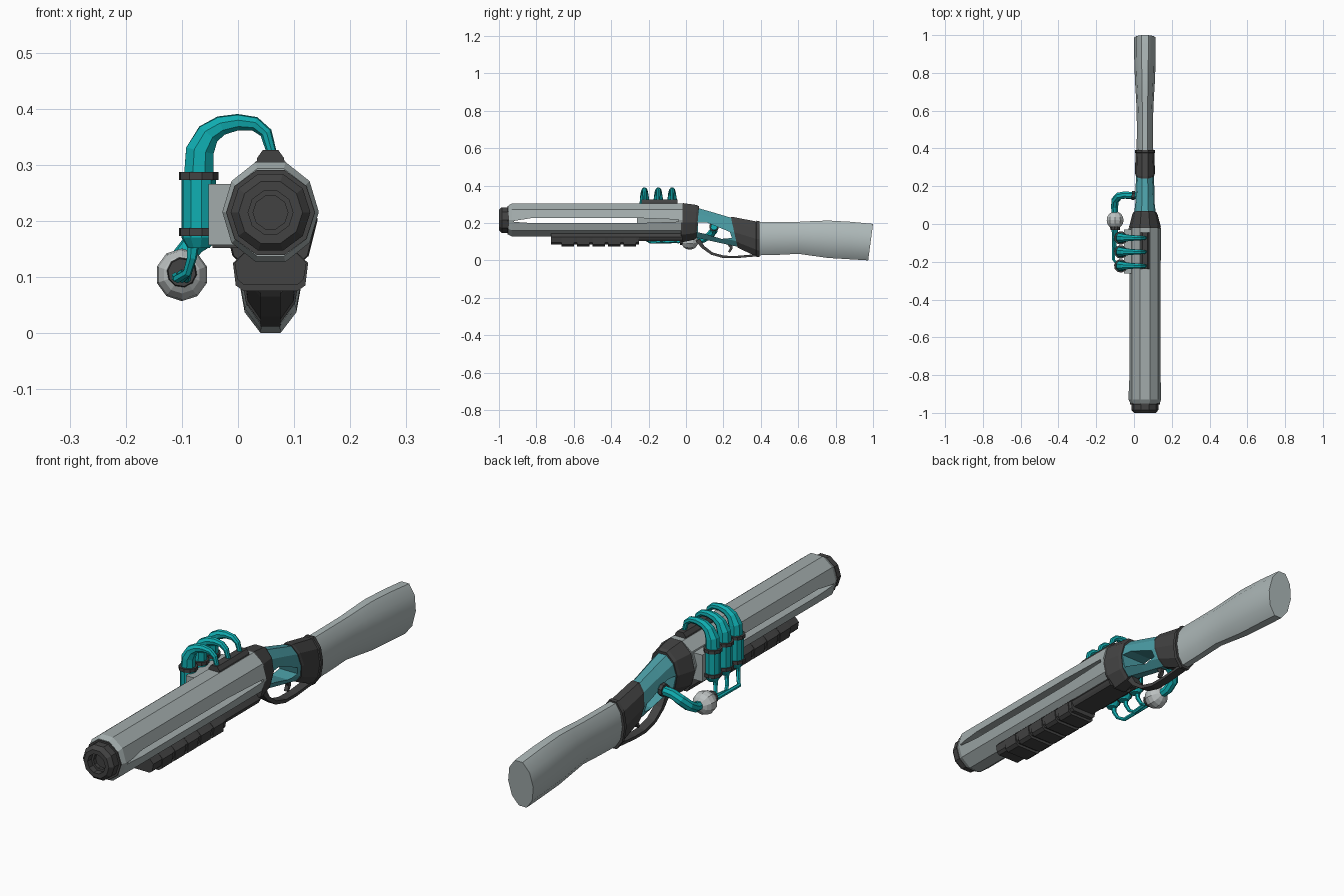
import bpy, bmesh, math
from mathutils import Vector, Matrix


def material(name, rgb):
    m = bpy.data.materials.new(name)
    m.diffuse_color = (*rgb, 1)
    return m


GREY = material("barrel grey", (0.36, 0.41, 0.41))
PALE = material("stock grey", (0.42, 0.48, 0.48))
LIGHT = material("light grey", (0.50, 0.53, 0.53))
BLACK = material("charcoal", (0.055, 0.055, 0.055))
TEAL = material("bright teal", (0.005, 0.42, 0.44))
FRAME = material("muted teal", (0.07, 0.34, 0.38))
CX = 0.058  # centre line of the barrel and stock


def finish(name, bm, mat):
    bmesh.ops.recalc_face_normals(bm, faces=bm.faces)
    me = bpy.data.meshes.new(name)
    bm.to_mesh(me)
    bm.free()
    me.materials.append(mat)
    ob = bpy.data.objects.new(name, me)
    bpy.context.collection.objects.link(ob)
    return ob


def skin(name, mat, rings):
    """Join rings of points into a closed skin."""
    bm = bmesh.new()
    vs = [[bm.verts.new(p) for p in r] for r in rings]
    n = len(vs[0])
    for a, b in zip(vs, vs[1:]):
        for i in range(n):
            j = (i + 1) % n
            bm.faces.new((a[i], a[j], b[j], b[i]))
    bm.faces.new(vs[0])
    bm.faces.new(vs[-1])
    return finish(name, bm, mat)


def loft(name, mat, stations, n=10):
    """Stations along y: (y, low z, high z, half width, lean)."""
    rings = []
    for y, lo, hi, rx, lean in stations:
        ring = []
        for i in range(n):
            a = 2 * math.pi * i / n
            s = math.sin(a) / math.sin(math.radians(72))
            ring.append((CX + rx * math.cos(a), y + lean * s, (lo + hi) / 2 + (hi - lo) / 2 * s))
        rings.append(ring)
    return skin(name, mat, rings)


def prism(name, mat, pts, a, b, axis="X"):
    """Extrude a (y, z) outline along x, or an (x, z) outline along y."""
    put = (lambda p, t: (t, p[0], p[1])) if axis == "X" else (lambda p, t: (p[0], t, p[1]))
    return skin(name, mat, [[put(p, t) for p in pts] for t in (a, b)])


def tube(name, mat, pts, radii, n=8):
    """Sweep a polygon of changing radius along a path."""
    pts = [Vector(p) for p in pts]
    rings, normal = [], None
    for i, p in enumerate(pts):
        t = (pts[min(i + 1, len(pts) - 1)] - pts[max(i - 1, 0)]).normalized()
        if normal is None:
            normal = t.orthogonal()
        normal = (normal - t * normal.dot(t)).normalized()
        side = t.cross(normal)
        rings.append([p + radii[i] * (math.cos(2 * math.pi * (k + 0.5) / n) * normal
                                      + math.sin(2 * math.pi * (k + 0.5) / n) * side) for k in range(n)])
    return skin(name, mat, rings)


def box(name, mat, x, y, z):
    return prism(name, mat, [(y[0], z[0]), (y[1], z[0]), (y[1], z[1]), (y[0], z[1])], *x)


def cut(ob, outline):
    """Cut an opening straight through from side to side."""
    cutter = prism("cutter", BLACK, outline, -0.3, 0.4)
    cutter.data.materials.clear()
    cutter.data.materials.append(ob.data.materials[0])
    mod = ob.modifiers.new("opening", "BOOLEAN")
    mod.operation, mod.solver, mod.object = "DIFFERENCE", "EXACT", cutter
    bpy.context.view_layer.objects.active = ob
    bpy.ops.object.modifier_apply(modifier=mod.name)
    bpy.data.objects.remove(cutter)


# Barrel shroud with a long tapered slot
barrel = loft("barrel", GREY, [(-0.95, 0.137, 0.293, 0.077, 0), (-0.93, 0.127, 0.305, 0.086, 0),
                               (-0.02, 0.127, 0.305, 0.086, 0)])
cut(barrel, [(-0.92, 0.211), (-0.82, 0.227), (-0.27, 0.227), (-0.04, 0.218),
             (-0.04, 0.207), (-0.27, 0.199), (-0.82, 0.199), (-0.92, 0.206)])

# Muzzle cap with stepped recess
loft("muzzle_cap", BLACK, [(-0.94, 0.14, 0.29, 0.078, 0), (-0.955, 0.139, 0.291, 0.079, 0),
                           (-0.955, 0.147, 0.284, 0.071, 0), (-0.985, 0.147, 0.284, 0.071, 0),
                           (-1.0, 0.16, 0.27, 0.057, 0), (-1.0, 0.177, 0.253, 0.040, 0),
                           (-0.975, 0.177, 0.253, 0.040, 0), (-0.975, 0.186, 0.244, 0.031, 0),
                           (-0.96, 0.186, 0.244, 0.031, 0)])

# Receiver collar, open wrist frame and rear collar
loft("front_collar", BLACK, [(-0.028, 0.10, 0.302, 0.081, 0), (-0.015, 0.098, 0.306, 0.084, 0),
                             (0.05, 0.11, 0.296, 0.067, 0.008), (0.062, 0.117, 0.289, 0.061, 0.008)])
frame = loft("wrist_frame", FRAME, [(0.05, 0.122, 0.284, 0.058, 0), (0.15, 0.098, 0.258, 0.052, -0.01),
                                    (0.27, 0.07, 0.225, 0.046, -0.02)])
cut(frame, [(0.065, 0.203), (0.11, 0.203), (0.235, 0.152), (0.245, 0.12),
            (0.19, 0.115), (0.1, 0.142), (0.065, 0.15)])
loft("rear_collar", BLACK, [(0.258, 0.068, 0.232, 0.050, -0.018), (0.27, 0.062, 0.232, 0.053, -0.018),
                            (0.375, 0.022, 0.208, 0.050, 0), (0.378, 0.017, 0.212, 0.054, 0),
                            (0.392, 0.017, 0.21, 0.054, 0)])

# Shoulder stock
stock = loft("stock", PALE, [(0.385, 0.027, 0.204, 0.044, 0), (0.5, 0.03, 0.205, 0.043, 0),
                             (0.6, 0.035, 0.206, 0.044, 0), (0.68, 0.024, 0.21, 0.048, 0),
                             (0.76, 0.013, 0.213, 0.053, 0), (0.88, 0.006, 0.206, 0.057, 0.005),
                             (0.987, 0.0, 0.195, 0.057, 0.013)])
bpy.ops.object.select_all(action="DESELECT")
stock.select_set(True)
bpy.context.view_layer.objects.active = stock
bpy.ops.object.shade_smooth_by_angle(angle=math.radians(40))

# Trigger guard and trigger
outer = [(0.05, 0.105), (0.085, 0.065), (0.135, 0.03), (0.2, 0.012), (0.27, 0.012), (0.385, 0.022)]
inner = [(0.385, 0.034), (0.27, 0.024), (0.205, 0.025), (0.143, 0.042), (0.098, 0.076), (0.075, 0.115)]
prism("trigger_guard", BLACK, outer + inner, CX - 0.018, CX + 0.018)
prism("trigger", BLACK, [(0.215, 0.095), (0.245, 0.095), (0.25, 0.065), (0.235, 0.042),
                         (0.225, 0.045), (0.235, 0.066)], CX - 0.008, CX + 0.008)


# Ribbed fore grip and the underside piece behind it
def grip(name, y0, y1, low, grow=0.0):
    half = [(0.064 + grow, 0.125), (0.059 + grow, low + 0.01), (0.048, low)]
    outline = [(CX + x, z) for x, z in [(0.04, 0.15)] + half]
    outline += [(CX - x, z) for x, z in half[::-1] + [(0.04, 0.15)]]
    prism(name, BLACK, outline, y0, y1, "Y")


grip("fore_grip", -0.722, -0.25, 0.086)
for i in range(5):
    y = -0.665 + i * 0.083
    grip("grip_rib_%d" % (i + 1), y, y + 0.066, 0.075, 0.003)
grip("underside_rail", -0.25, -0.02, 0.104, -0.004)

# Side mount, small bracket and top rail
box("side_mount", GREY, (-0.053, 0.02), (-0.262, -0.03), (0.157, 0.266))
box("side_bracket", BLACK, (-0.045, 0.0), (-0.25, -0.04), (0.152, 0.19))
prism("top_rail", BLACK, [(CX - 0.026, 0.295), (CX - 0.024, 0.312), (CX - 0.014, 0.326),
                          (CX + 0.014, 0.326), (CX + 0.024, 0.312), (CX + 0.026, 0.295)],
      -0.238, -0.045, "Y")

# Three capsules, each with bands, a tapering top hose and a thin feed hose
for i, y in enumerate((-0.222, -0.148, -0.074), 1):
    x = -0.07
    tube("capsule_%d" % i, TEAL, [(x, y, 0.152), (x, y, 0.17), (x, y, 0.285)],
         [0.02, 0.031, 0.031], 10)
    for z in (0.18, 0.28):
        tube("capsule_band_%d" % i, BLACK, [(x, y, z - 0.007), (x, y, z + 0.007)], [0.036, 0.036], 10)
    tube("top_hose_%d" % i, TEAL,
         [(x, y, 0.284), (-0.068, y, 0.325), (-0.053, y, 0.355), (-0.03, y, 0.37), (0.0, y, 0.376),
          (0.03, y, 0.373), (0.05, y, 0.357), (0.06, y, 0.322)],
         [0.028, 0.027, 0.022, 0.018, 0.015, 0.013, 0.011, 0.009])
    k = i - 2
    tube("feed_hose_%d" % i, TEAL,
         [(x - 0.01, y, 0.158), (x - 0.012, y, 0.135), (-0.09, y + 0.012, 0.108),
          (-0.1 + 0.008 * k, y + 0.032, 0.097), (-0.1 + 0.011 * k, -0.015, 0.107 + 0.006 * k)],
         [0.011, 0.009, 0.008, 0.008, 0.008], 6)

# Reservoir ball, its collar, and the pipe into the wrist frame
bm = bmesh.new()
bmesh.ops.create_uvsphere(bm, u_segments=10, v_segments=8, radius=0.047,
                          matrix=Matrix.Translation((-0.1, 0.02, 0.104)) @ Matrix.Rotation(math.pi / 2, 4, "X"))
finish("reservoir_ball", bm, LIGHT)
tube("ball_collar", BLACK, [(-0.1, -0.032, 0.108), (-0.1, -0.01, 0.108)], [0.025, 0.028], 10)
tube("rear_pipe", TEAL, [(-0.1, 0.05, 0.105), (-0.103, 0.09, 0.112), (-0.1, 0.125, 0.132),
                         (-0.08, 0.148, 0.158), (-0.05, 0.153, 0.175), (0.02, 0.15, 0.18)],
     [0.018, 0.02, 0.021, 0.021, 0.02, 0.019])
tube("pipe_collar", BLACK, [(-0.012, 0.151, 0.18), (0.004, 0.15, 0.18)], [0.026, 0.026])
